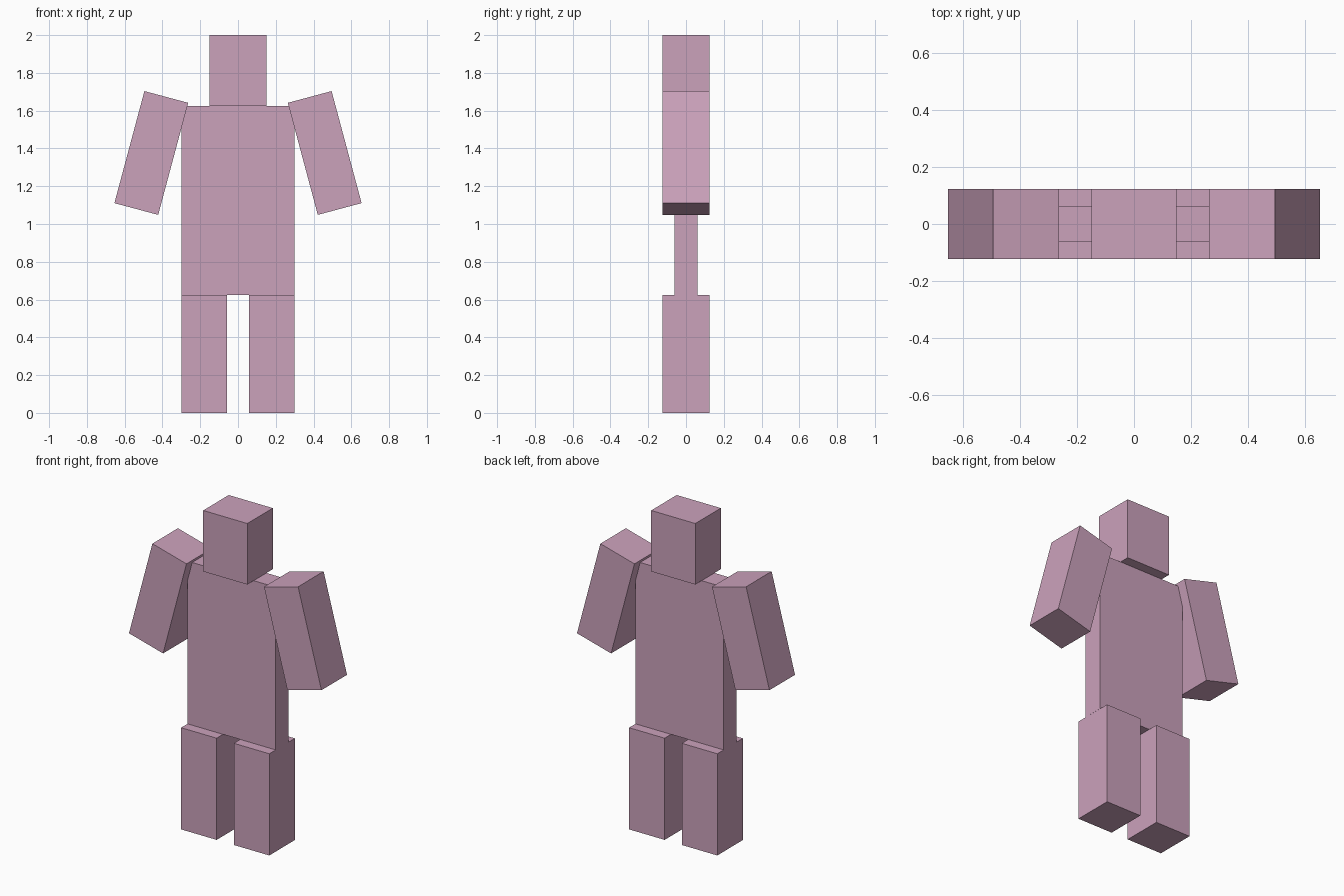
import bpy
from math import radians

if "Cube" in bpy.data.objects:
    bpy.data.objects.remove(bpy.data.objects["Cube"])

mat = bpy.data.materials.new("mauve")
mat.diffuse_color = (0.60, 0.36, 0.50, 1)
mat.use_nodes = True
mat.node_tree.nodes["Principled BSDF"].inputs["Base Color"].default_value = mat.diffuse_color


def box(name, centre, size, tilt=0):
    """Flat-shaded block, optionally tilted about the front-back axis (degrees)."""
    bpy.ops.mesh.primitive_cube_add(size=1, location=centre, rotation=(0, radians(tilt), 0))
    ob = bpy.context.object
    ob.name = name
    ob.scale = size
    ob.data.materials.append(mat)
    return ob


# Head and thin torso
box("head", (0, 0, 1.8125), (0.30, 0.248, 0.375))
box("torso", (0, 0, 1.125), (0.60, 0.124, 1.0))

# Legs, and arms splayed outward at the hands
for side, s in (("right", 1), ("left", -1)):
    box(f"{side}_leg", (s * 0.179, 0, 0.3125), (0.241, 0.248, 0.625))
    box(f"{side}_arm", (s * 0.459, 0, 1.376), (0.24, 0.248, 0.614), -15 * s)
